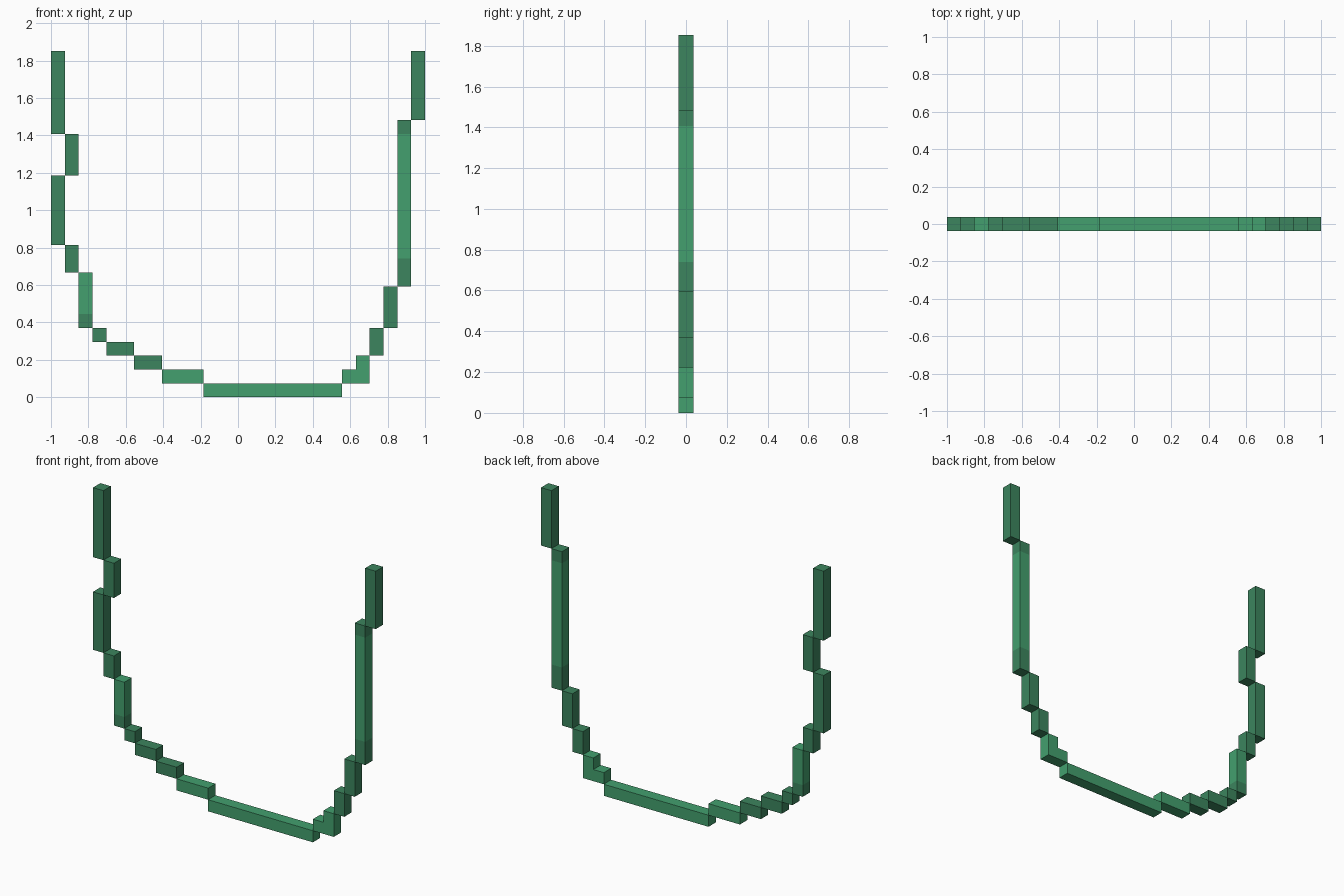
import bpy, bmesh

if "Cube" in bpy.data.objects:
    bpy.data.objects.remove(bpy.data.objects["Cube"])

U = 2 / 27          # size of one grid cell


def material(name, colour):
    m = bpy.data.materials.new(name)
    m.diffuse_color = (*colour, 1)
    m.use_nodes = True
    m.node_tree.nodes["Principled BSDF"].inputs["Base Color"].default_value = m.diffuse_color
    return m


LIGHT = material("light_green", (0.056, 0.352, 0.156))
DARK = material("dark_green", (0.045, 0.235, 0.112))


def prism(name, outline, light_rows):
    """Extrude a front outline (in cells) to one cell of depth; rows in light_rows are light green."""
    bm = bmesh.new()
    verts = [bm.verts.new(((x - 13.5) * U, -U / 2, z * U)) for x, z in outline]
    face = bm.faces.new(verts)
    ext = bmesh.ops.extrude_face_region(bm, geom=[face])
    bmesh.ops.translate(bm, vec=(0, U, 0),
                        verts=[v for v in ext["geom"] if isinstance(v, bmesh.types.BMVert)])
    # cut along the colour borders
    for z in light_rows:
        bmesh.ops.bisect_plane(bm, geom=bm.verts[:] + bm.edges[:] + bm.faces[:],
                               plane_co=(0, 0, z * U), plane_no=(0, 0, 1))
    bmesh.ops.recalc_face_normals(bm, faces=bm.faces)
    for f in bm.faces:
        z = f.calc_center_median().z / U
        lit = bool(light_rows) and light_rows[0] - 0.01 < z < light_rows[1] + 0.01
        f.material_index = 0 if lit else 1
    mesh = bpy.data.meshes.new(name)
    bm.to_mesh(mesh)
    bm.free()
    mesh.materials.append(LIGHT)
    mesh.materials.append(DARK)
    bpy.context.collection.objects.link(bpy.data.objects.new(name, mesh))


def bar(name, x0, x1, z0, z1, light_rows=()):
    prism(name, [(x0, z0), (x1, z0), (x1, z1), (x0, z1)], light_rows)


# Left side of the hanging vine, top to bottom
bar("left_tip", 0, 1, 19, 25)
bar("left_upper_notch", 1, 2, 16, 19)
bar("left_middle", 0, 1, 11, 16)
bar("left_lower_step", 1, 2, 9, 11)
bar("left_lower_stem", 2, 3, 5, 9, (6, 9))
bar("left_curve_block", 3, 4, 4, 5)
bar("left_curve_upper", 4, 6, 3, 4)
bar("left_curve_lower", 6, 8, 2, 3)
bar("left_base_step", 8, 11, 1, 2, (1, 2))

# Bottom of the loop
bar("bottom_stem", 11, 21, 0, 1, (0, 1))

# Right side, bottom to top
prism("right_base_corner", [(21, 1), (23, 1), (23, 3), (22, 3), (22, 2), (21, 2)], (1, 3))
bar("right_curve_step", 23, 24, 3, 5)
bar("right_lower_stem", 24, 25, 5, 8)
bar("right_long_stem", 25, 26, 8, 20, (10, 19))
bar("right_tip", 26, 27, 20, 25)
